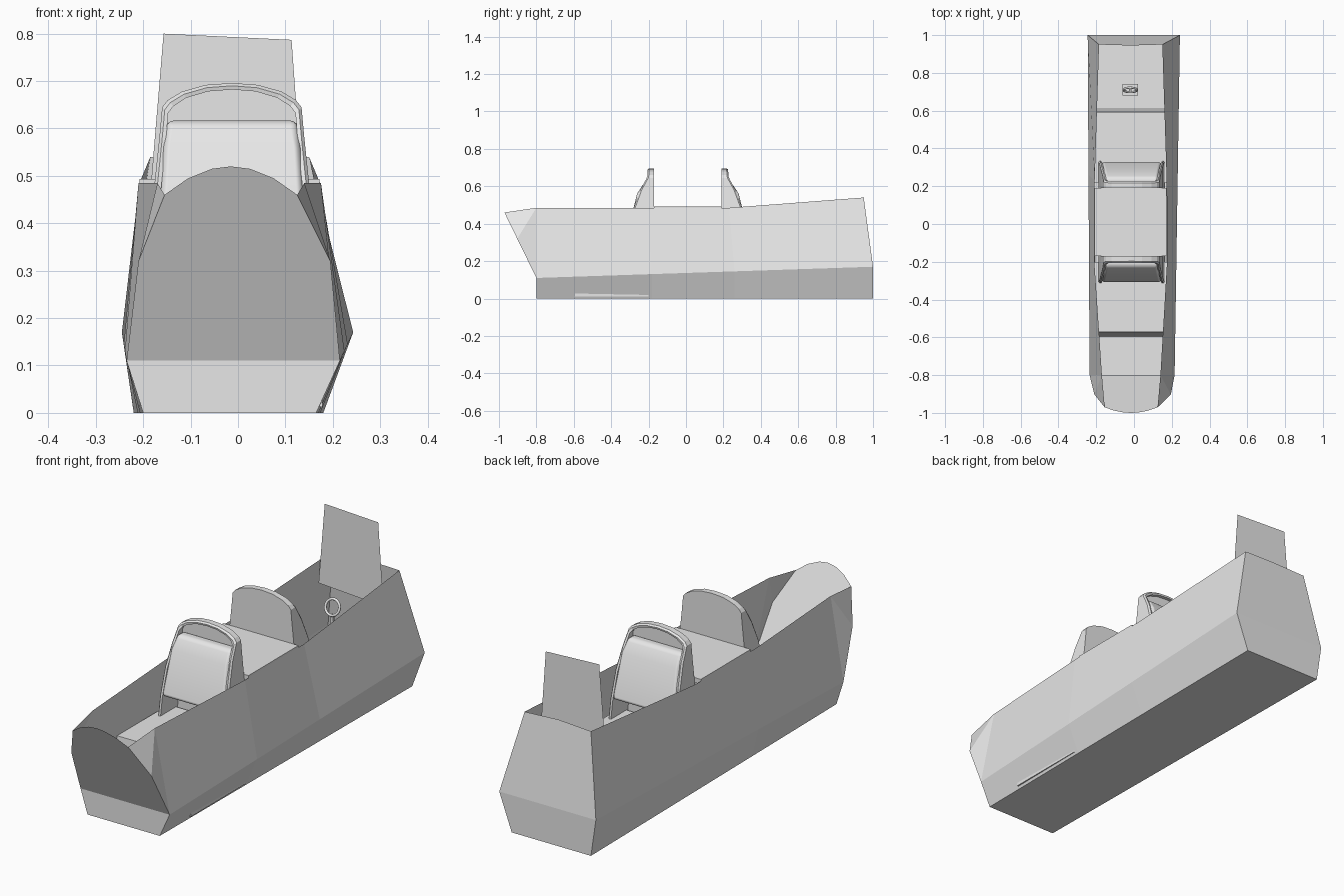
import bpy, bmesh, math

if "Cube" in bpy.data.objects:
    bpy.data.objects.remove(bpy.data.objects["Cube"])

mat = bpy.data.materials.new("light_grey")
mat.diffuse_color = (0.8, 0.8, 0.8, 1)
mat.use_nodes = True
mat.node_tree.nodes["Principled BSDF"].inputs["Base Color"].default_value = mat.diffuse_color


def make(name, verts, faces, bevel=0):
    me = bpy.data.meshes.new(name)
    me.from_pydata(verts, [], faces)
    bm = bmesh.new()
    bm.from_mesh(me)
    bmesh.ops.recalc_face_normals(bm, faces=bm.faces)
    bm.to_mesh(me)
    bm.free()
    ob = bpy.data.objects.new(name, me)
    bpy.context.collection.objects.link(ob)
    me.materials.append(mat)
    if bevel:
        mod = ob.modifiers.new("round", 'BEVEL')
        mod.width, mod.segments = bevel, 3
        for p in me.polygons:
            p.use_smooth = True
        mod.harden_normals = True
    return ob


def loft(name, loops, caps=(True, True), bevel=0):
    n = len(loops[0])
    verts = [v for l in loops for v in l]
    faces = [(k*n+i, k*n+(i+1) % n, (k+1)*n+(i+1) % n, (k+1)*n+i)
             for k in range(len(loops)-1) for i in range(n)]
    if caps[0]:
        faces.append(tuple(range(n)))
    if caps[1]:
        faces.append(tuple(range((len(loops)-1)*n, len(loops)*n)))
    return make(name, verts, faces, bevel)


def rect(x0, x1, y0, y1, z):
    return [(x0, y0, z), (x1, y0, z), (x1, y1, z), (x0, y1, z)]


# Open hull: cross sections from nose base to stern
def section(y, rl, rr, zr):
    t = (y + 0.8) / 1.8
    ye = min(1, -0.8 + t * 1.8 * (1.8 / 1.75))
    t = (ye + 0.8) / 1.8
    cz = 0.11 + 0.06*t
    return [(rl, y, zr), (-0.235-0.01*t, ye, cz), (-0.2-0.02*t, ye, 0),
            (0.165+0.015*t, ye, 0), (0.215+0.028*t, ye, cz), (rr, y, zr)]


V, F = [], []
stations = [(-0.8, -0.17, 0.14, 0.485), (-0.2, -0.21, 0.175, 0.485),
            (0.23, -0.208, 0.173, 0.485), (0.95, -0.185, 0.15, 0.54)]
for s in stations:
    V += section(*s)
for k in range(3):
    for i in range(5):
        F.append((k*6+i, k*6+i+1, k*6+i+7, k*6+i+6))
F.append((1, 2, 3, 4))                        # chin
V.append((-0.018, 0.945, 0.547))              # stern rim middle
F += [(19, 20, 21, 22), (18, 19, 22, 23, 24)]
# Slanted nose panel with arched top
nose = [(-0.21, 0.32), (-0.155, 0.46), (-0.105, 0.495), (-0.055, 0.515), (-0.015, 0.52),
        (0.025, 0.515), (0.075, 0.495), (0.125, 0.46), (0.195, 0.32)]
b = len(V)
V += [(x, -0.8-(z-0.11)*0.488, z) for x, z in nose]
F.append((1,) + tuple(range(b, b+9)) + (4,))
F += [(1, 0, b), (b, 0, b+1), (4, b+8, 5), (b+8, b+7, 5)]
make("hull", V, F)

# Deck between the back-to-back seats
loft("middle_deck", [rect(-0.208, 0.172, -0.17, 0.19, 0.47),
                     rect(-0.208, 0.172, -0.17, 0.19, 0.493)])


# Front edge of the seat shell, by height
def front_y(z):
    pts = [(0.25, -0.315), (0.36, -0.307), (0.485, -0.28), (0.58, -0.245),
           (0.65, -0.207), (0.70, -0.205)]
    for (a, ya), (c, yc) in zip(pts, pts[1:]):
        if z <= c:
            return ya + (yc-ya)*(z-a)/(c-a)
    return pts[-1][1]


half = [(0.176, 0.26), (0.170, 0.36), (0.163, 0.485), (0.153, 0.58), (0.147, 0.645)]
arch = [(0.135, 0.66), (0.105, 0.678), (0.055, 0.692), (0, 0.696)]
right = half + arch
outline = right + [(-x, z) for x, z in reversed(right[:-1])]
CX = -0.013

for s, tag in ((1, "front"), (-1, "rear")):
    def fy(y):
        return 0.01 + s*(y-0.01)

    def inner(d):
        return [(x*(1-d/0.16), 0.26+(z-0.26)*(1-d/0.44)) for x, z in outline]

    # Backrest shell with recessed front
    n1, n2 = inner(0.006), inner(0.014)
    loops = [[(CX+x, fy(-0.17), z) for x, z in outline],
             [(CX+x, fy(front_y(z)+0.008), z) for x, z in outline],
             [(CX+x, fy(front_y(z)), z) for x, z in n1],
             [(CX+x, fy(front_y(z)+0.002), z) for x, z in n2],
             [(CX+x, fy(-0.188), z) for x, z in n2]]
    loft(tag + "_seat_shell", loops)

    # Padded backrest
    loft(tag + "_back_cushion",
         [rect(CX-0.158, CX+0.158, fy(-0.312), fy(-0.18), 0.36),
          rect(CX-0.146, CX+0.146, fy(-0.262), fy(-0.18), 0.56),
          rect(CX-0.138, CX+0.138, fy(-0.225), fy(-0.18), 0.617)], bevel=0.016)

    # Bench
    loft(tag + "_bench",
         [rect(-0.208, 0.178, fy(-0.595), fy(-0.2), 0.012),
          rect(-0.21, 0.178, fy(-0.572), fy(-0.2), 0.27)])

# Thin upright panel at the stern
make("stern_panel", [(-0.188, 0.85, 0.43), (0.14, 0.85, 0.41),
                     (0.113, 0.85, 0.787), (-0.157, 0.85, 0.8)], [(0, 1, 2, 3)])

# Steering wheel, post and foot plate
bpy.ops.mesh.primitive_torus_add(location=(-0.02, 0.71, 0.418), major_radius=0.035,
                                 minor_radius=0.006, major_segments=20, minor_segments=8,
                                 rotation=(math.radians(70), 0, 0))
wheel = bpy.context.object
wheel.name = "steering_wheel"
wheel.data.materials.append(mat)
bpy.ops.object.shade_smooth()
loft("wheel_post", [rect(-0.026, -0.014, 0.704, 0.716, 0.01),
                    rect(-0.026, -0.014, 0.704, 0.716, 0.385)])
loft("post_foot", [rect(-0.06, 0.02, 0.68, 0.74, 0.004),
                   rect(-0.06, 0.02, 0.68, 0.74, 0.015)])
